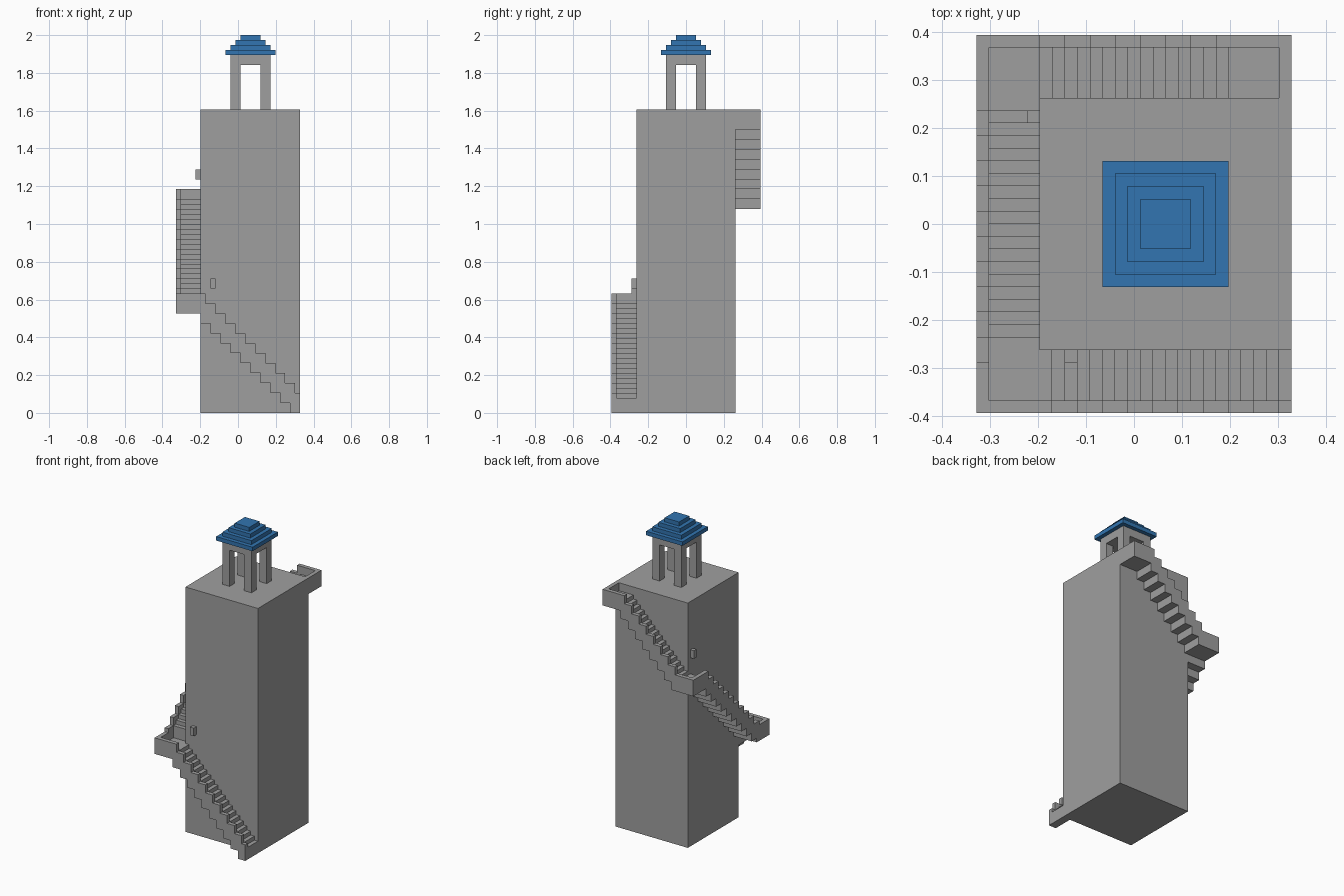
import bpy, bmesh

if "Cube" in bpy.data.objects:
    bpy.data.objects.remove(bpy.data.objects["Cube"], do_unlink=True)

U = 2 / 76              # one block; the model is laid out on a 25 x 30 x 76 block grid
CX, CY = 12.5, 15


def material(name, rgb):
    m = bpy.data.materials.new(name)
    m.use_nodes = True
    m.diffuse_color = (*rgb, 1)
    bsdf = next(n for n in m.node_tree.nodes if n.type == 'BSDF_PRINCIPLED')
    bsdf.inputs["Base Color"].default_value = (*rgb, 1)
    bsdf.inputs["Roughness"].default_value = 0.9
    return m


STONE = material("grey stone", (0.347, 0.347, 0.347))
BLUE = material("blue roof tile", (0.032, 0.178, 0.44))


def prism(name, profile, axis, w0, w1, mat):
    """Extrude an (along, z) profile sideways from w0 to w1; axis is the 'along' direction."""
    def place(s, w, z):
        x, y = (s, w) if axis == 'x' else (w, s)
        return ((x - CX) * U, (y - CY) * U, z * U)
    bm = bmesh.new()
    face = bm.faces.new([bm.verts.new(place(s, w0, z)) for s, z in profile])
    ext = bmesh.ops.extrude_face_region(bm, geom=[face])
    shift = [b - a for a, b in zip(place(0, w0, 0), place(0, w1, 0))]
    bmesh.ops.translate(bm, vec=shift,
                        verts=[v for v in ext["geom"] if isinstance(v, bmesh.types.BMVert)])
    bmesh.ops.recalc_face_normals(bm, faces=bm.faces)
    me = bpy.data.meshes.new(name)
    bm.to_mesh(me)
    bm.free()
    me.materials.append(mat)
    ob = bpy.data.objects.new(name, me)
    bpy.context.scene.collection.objects.link(ob)
    return ob


def box(name, x0, x1, y0, y1, z0, z1, mat=STONE):
    return prism(name, [(x0, z0), (x1, z0), (x1, z1), (x0, z1)], 'x', y0, y1, mat)


def outline(a, b, height):
    """Stepped line from a to b, with a corner only where the height changes."""
    pts = [(a, height(a))]
    for s in range(a + 1, b):
        if height(s) != height(s - 1):
            pts += [(s, height(s - 1)), (s, height(s))]
    return pts + [(b, height(b - 1))]


def stepped(name, axis, a, b, w0, w1, bottom, top):
    prism(name, outline(a, b, bottom) + outline(a, b, top)[::-1], axis, w0, w1, STONE)


# Main tower
box("tower", 5, 25, 5, 25, 0, 61)

# Front flight, climbing towards -x, with its corner landing
front_under = lambda i: min(20, 2 * ((24 - i) // 2))
stepped("front_stairs", 'x', 1, 25, 1, 5, front_under, lambda i: min(22, 27 - i))
stepped("front_parapet", 'x', 0, 25, 0, 1, front_under,
        lambda i: min(24, 4 + 2 * ((25 - i) // 2)))

# Side flight, climbing towards the back
side_under = lambda j: 20 if j < 5 else min(41, 21 + 2 * ((j - 5) // 2))
stepped("side_stairs", 'y', 5, 25, 1, 5, side_under,
        lambda j: 22 if j < 6 else min(43, 19 + j))
stepped("side_parapet", 'y', 1, 29, 0, 1, side_under,
        lambda j: 24 if j < 4 else min(45, 25 + 2 * ((j - 4) // 2)))

# Back flight, climbing towards +x, with the top landing
back_under = lambda i: 41 if i < 6 else min(57, 43 + 2 * ((i - 6) // 2))
stepped("back_stairs", 'x', 1, 24, 25, 29, back_under,
        lambda i: 43 if i < 5 else min(59, 39 + i))
stepped("back_parapet", 'x', 0, 25, 29, 30, back_under,
        lambda i: 45 if i < 5 else min(61, 47 + 2 * ((i - 5) // 2)))
box("top_landing_end_wall", 24, 25, 25, 29, 57, 61)

# Wall lamps above the landings
box("front_wall_lamp", 7, 8, 4, 5, 25, 27)
box("side_wall_lamp", 4, 5, 23, 24, 47, 49)

# Lookout on the roof: four posts, a lintel slab and a stepped roof
for x, side in ((11, "right"), (17, "left")):
    for y, end in ((11, "front"), (17, "back")):
        box(f"lookout_post_{end}_{side}", x, x + 2, y, y + 2, 61, 70)
box("lookout_lintel", 11, 19, 11, 19, 70, 72)
for k in range(4):
    box(f"roof_tier_{k + 1}", 10 + k, 20 - k, 10 + k, 20 - k, 72 + k, 73 + k, BLUE)
